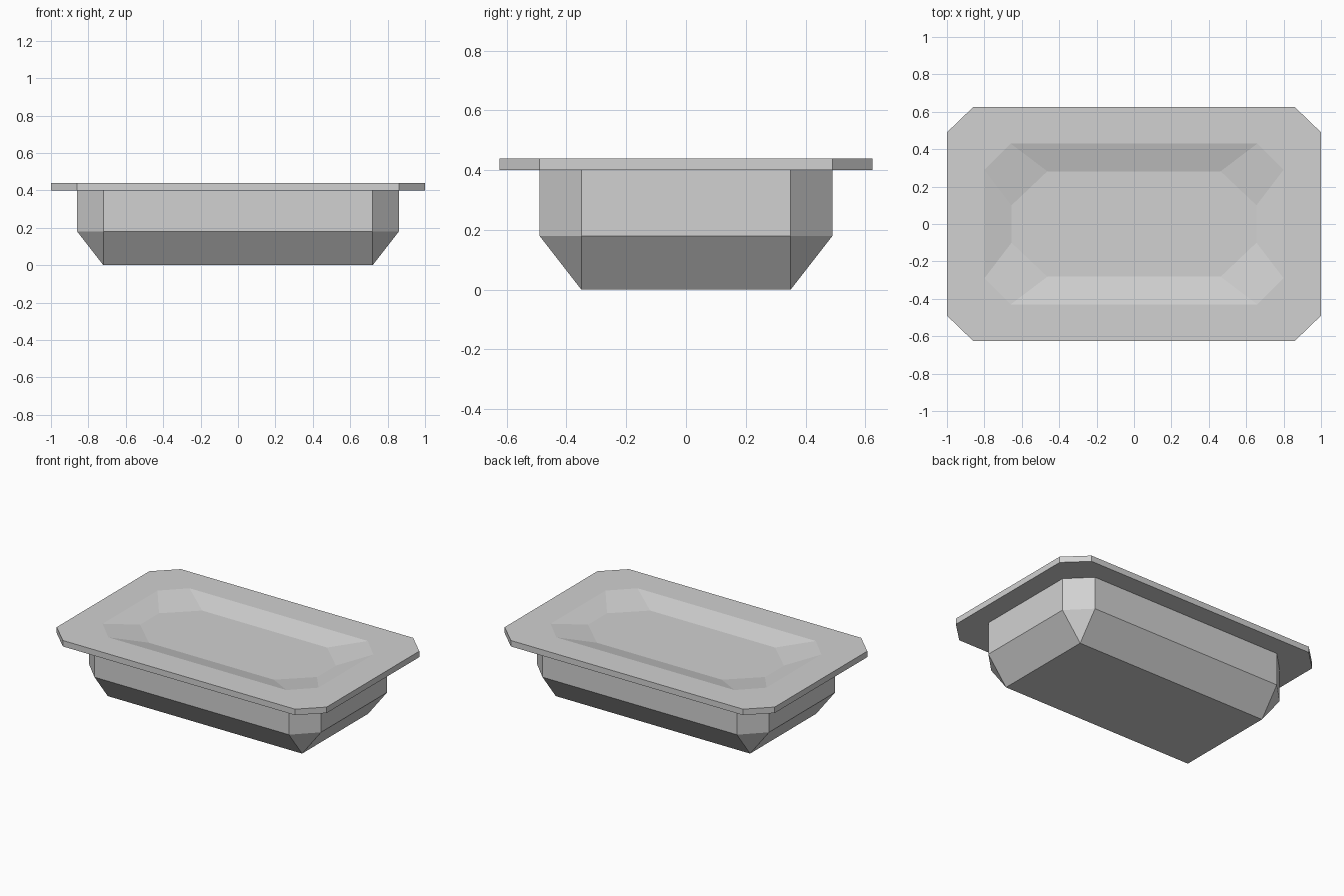
import bpy
import bmesh

cube = bpy.data.objects.get("Cube")
if cube:
    bpy.data.objects.remove(cube, do_unlink=True)

grey = bpy.data.materials.new("light_grey")
grey.use_nodes = True
colour = (0.64, 0.64, 0.64, 1)
grey.diffuse_color = colour
grey.node_tree.nodes["Principled BSDF"].inputs["Base Color"].default_value = colour


def ring(bm, x, y, cut_x, cut_y, z):
    """Rectangle with cut corners, counter-clockwise from above."""
    outline = []
    for sx, sy in ((1, 1), (-1, 1), (-1, -1), (1, -1)):
        pair = [(sx * x, sy * (y - cut_y)), (sx * (x - cut_x), sy * y)]
        outline += pair if sx * sy > 0 else pair[::-1]
    return [bm.verts.new((px, py, z)) for px, py in outline]


def loft(name, sections):
    """Skin a stack of rings, close both ends and merge collapsed corners."""
    bm = bmesh.new()
    rings = [ring(bm, *s) for s in sections]
    for a, b in zip(rings, rings[1:]):
        for i in range(len(a)):
            j = (i + 1) % len(a)
            bm.faces.new((a[i], a[j], b[j], b[i]))
    bm.faces.new(rings[0][::-1])
    bm.faces.new(rings[-1])
    bmesh.ops.remove_doubles(bm, verts=bm.verts, dist=0.0005)
    bmesh.ops.recalc_face_normals(bm, faces=bm.faces)
    mesh = bpy.data.meshes.new(name)
    bm.to_mesh(mesh)
    bm.free()
    mesh.materials.append(grey)
    obj = bpy.data.objects.new(name, mesh)
    bpy.context.collection.objects.link(obj)
    return obj


# half length, half width, corner cut in x and y, height
loft("basin", [
    (0.72, 0.35, 0, 0, 0),               # square-cornered underside
    (0.86, 0.49, 0.14, 0.14, 0.18),      # top of the sloped base
    (0.86, 0.49, 0.14, 0.14, 0.40),      # upright walls
    (1.00, 0.625, 0.14, 0.135, 0.40),    # underside of the flange
    (1.00, 0.625, 0.14, 0.135, 0.44),    # flange edge
    (0.80, 0.43, 0.14, 0.14, 0.44),      # lip of the recess
    (0.655, 0.282, 0.192, 0.182, 0.40),  # recess floor
])
